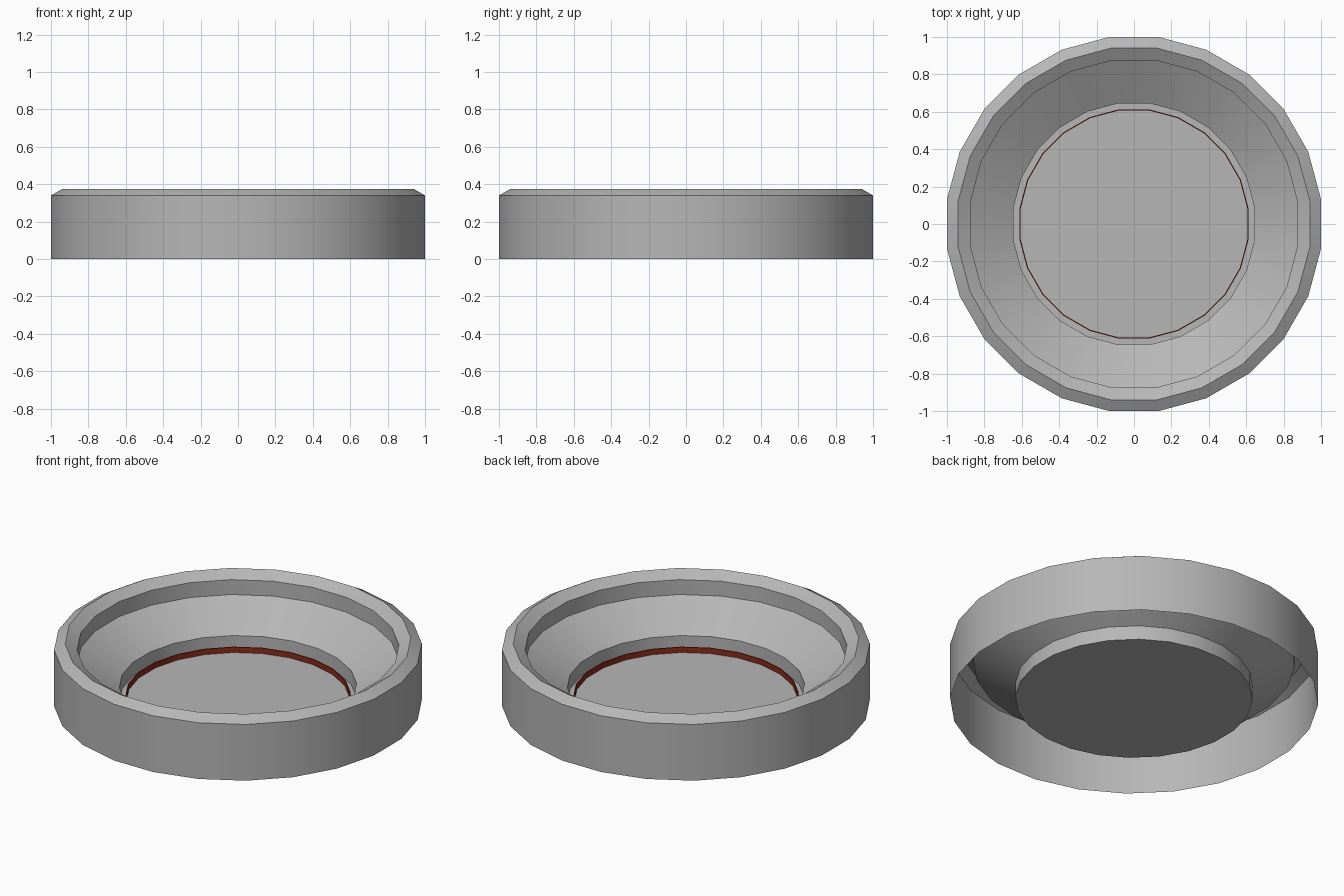
import bpy, bmesh, math

if "Cube" in bpy.data.objects:
    bpy.data.objects.remove(bpy.data.objects["Cube"])

SIDES = 24
K = 1 / math.cos(math.pi / SIDES)  # flat-to-flat radius -> corner radius


def material(name, rgb):
    m = bpy.data.materials.new(name)
    m.diffuse_color = (*rgb, 1)
    m.use_nodes = True
    m.node_tree.nodes["Principled BSDF"].inputs["Base Color"].default_value = m.diffuse_color
    return m


grey = material("grey", (0.47, 0.47, 0.47))
red = material("dark_red", (0.25, 0.025, 0.01))


def lathe(name, profile, mat, cap=False):
    """Spin (radius, height) points around z; optionally cap the last ring."""
    bm = bmesh.new()
    rings = []
    for r, z in profile:
        rings.append([bm.verts.new((r * K * math.cos(a), r * K * math.sin(a), z))
                      for a in (math.tau * (i + 0.5) / SIDES for i in range(SIDES))])
    for a, b in zip(rings, rings[1:]):
        for i in range(SIDES):
            j = (i + 1) % SIDES
            bm.faces.new((a[i], a[j], b[j], b[i]))
    if cap:
        bm.faces.new(rings[-1])
    me = bpy.data.meshes.new(name)
    bm.to_mesh(me)
    bm.free()
    me.materials.append(mat)
    ob = bpy.data.objects.new(name, me)
    bpy.context.collection.objects.link(ob)
    bpy.context.view_layer.objects.active = ob
    ob.select_set(True)
    bpy.ops.object.shade_smooth_by_angle(angle=math.radians(20))
    ob.select_set(False)
    return ob


# Outer wall, ridged rim, inner step, sloping bowl, well and floor
lathe("dish_shell", [(1, 0), (1, 0.34), (0.94, 0.375), (0.875, 0.335), (0.875, 0.245),
                     (0.645, 0.105), (0.645, 0.02)], grey, cap=True)

# Thin red band standing on the floor
lathe("floor_band", [(0.613, 0.02), (0.613, 0.053), (0.607, 0.053), (0.607, 0.02)], red)
